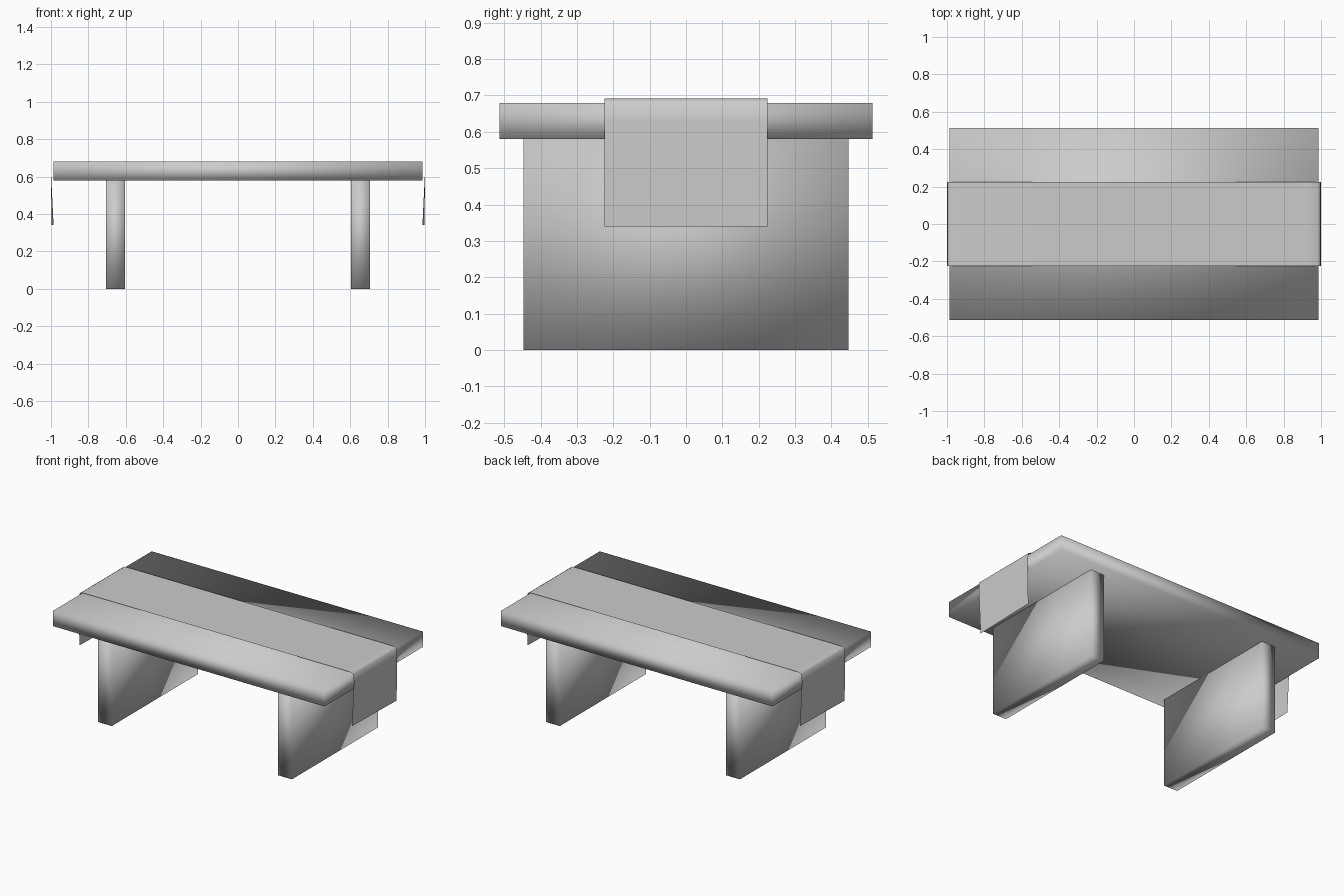
import bpy

if "Cube" in bpy.data.objects:
    bpy.data.objects.remove(bpy.data.objects["Cube"])


def smooth(obj):
    for p in obj.data.polygons:
        p.use_smooth = True


def box(name, x, y, z):
    # box from (min, max) ranges
    bpy.ops.mesh.primitive_cube_add(size=1, location=[(a + b) / 2 for a, b in (x, y, z)])
    obj = bpy.context.object
    obj.name = name
    obj.scale = [b - a for a, b in (x, y, z)]
    bpy.ops.object.transform_apply(location=False, rotation=False, scale=True)
    smooth(obj)
    return obj


# Table top and two slab legs
box("table_top", (-0.987, 0.987), (-0.513, 0.513), (0.58, 0.68))
for side, name in ((-1, "left_leg"), (1, "right_leg")):
    xs = sorted((side * 0.605, side * 0.705))
    box(name, xs, (-0.447, 0.447), (0.0, 0.58))

# Cloth runner: a thin sheet draped over both ends, slightly skewed at the hems
# (x at front edge, x at back edge, z)
half = [(0.93, 0.93, 0.692), (0.983, 0.983, 0.691), (0.996, 0.996, 0.682),
        (1.0, 1.0, 0.63), (0.986, 0.997, 0.34)]
w = 0.224
rows = [((-b, -w, z), (-f, w, z)) for f, b, z in reversed(half)]
rows += [((f, -w, z), (b, w, z)) for f, b, z in half]
verts = [v for row in rows for v in row]
faces = [(2 * i, 2 * i + 2, 2 * i + 3, 2 * i + 1) for i in range(len(rows) - 1)]
mesh = bpy.data.meshes.new("table_runner")
mesh.from_pydata(verts, [], faces)
runner = bpy.data.objects.new("table_runner", mesh)
bpy.context.collection.objects.link(runner)
smooth(runner)
